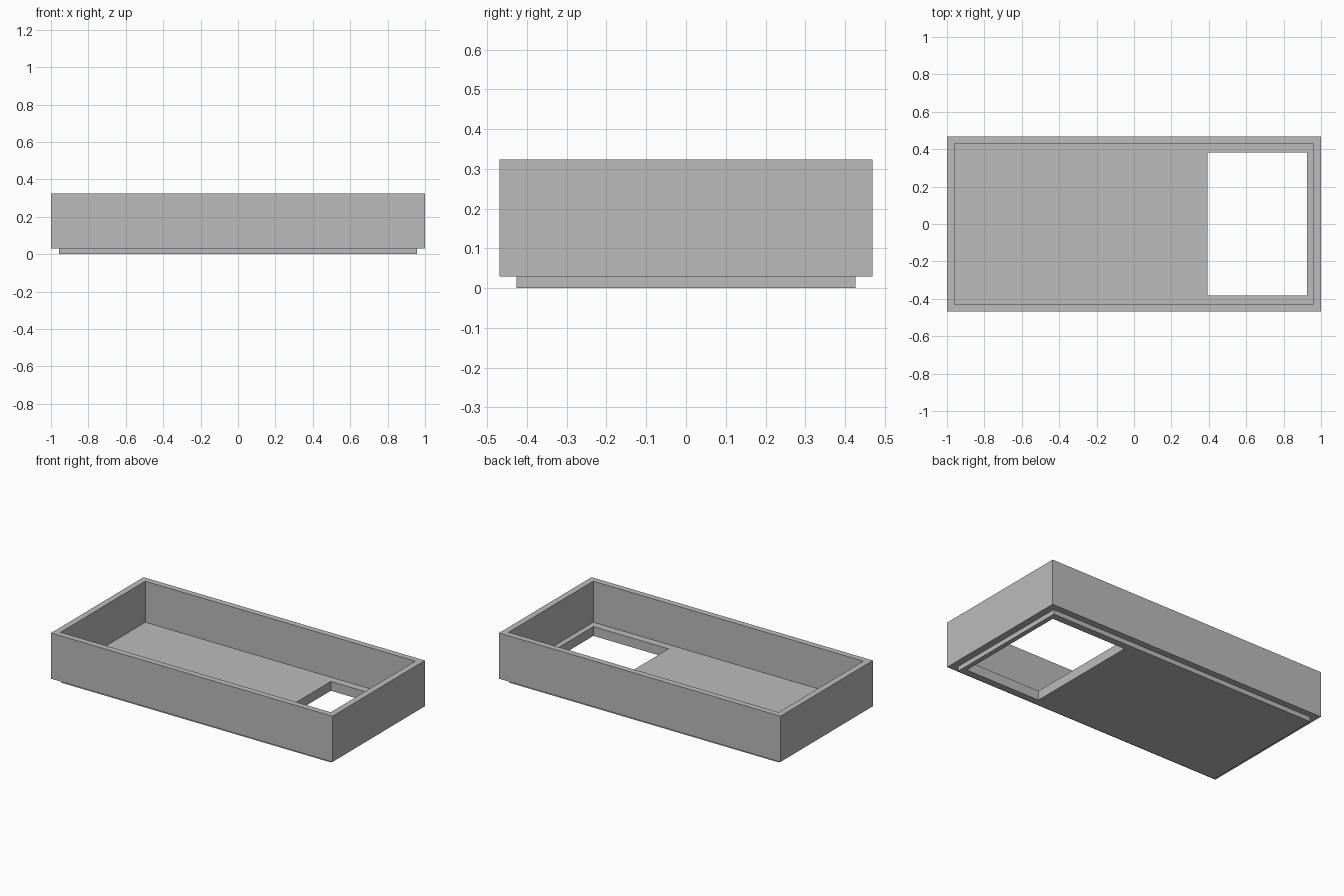
import bpy
import bmesh

cube = bpy.data.objects.get("Cube")
if cube:
    bpy.data.objects.remove(cube, do_unlink=True)

# Plain grey material
grey = bpy.data.materials.new("plain grey")
grey.use_nodes = True
colour = (0.5, 0.5, 0.5, 1.0)
grey.diffuse_color = colour
grey.node_tree.nodes["Principled BSDF"].inputs["Base Color"].default_value = colour

# Heights
LIP_TOP, FLOOR_TOP, RIM_TOP = 0.03, 0.06, 0.324

# Footprints: x min, x max, half depth
OUTER = (-1.0, 1.0, 0.469)
CAVITY = (-0.96, 0.96, 0.43)
LIP = (-0.956, 0.956, 0.427)
HOLE = (0.392, 0.926, 0.382)


def add_ring(bm, footprint, z):
    x0, x1, y = footprint
    corners = ((x0, -y), (x1, -y), (x1, y), (x0, y))
    return [bm.verts.new((cx, cy, z)) for cx, cy in corners]


# Open tray: cross-section rings from the hole, round the outside, and back
bm = bmesh.new()
section = [(HOLE, 0), (LIP, 0), (LIP, LIP_TOP), (OUTER, LIP_TOP),
           (OUTER, RIM_TOP), (CAVITY, RIM_TOP), (CAVITY, FLOOR_TOP),
           (HOLE, FLOOR_TOP)]
rings = [add_ring(bm, footprint, z) for footprint, z in section]
for ring, following in zip(rings, rings[1:] + rings[:1]):
    for i in range(4):
        j = (i + 1) % 4
        bm.faces.new((ring[i], ring[j], following[j], following[i]))
bmesh.ops.recalc_face_normals(bm, faces=bm.faces)

mesh = bpy.data.meshes.new("tray")
bm.to_mesh(mesh)
bm.free()
mesh.materials.append(grey)
tray = bpy.data.objects.new("tray", mesh)
bpy.context.collection.objects.link(tray)
